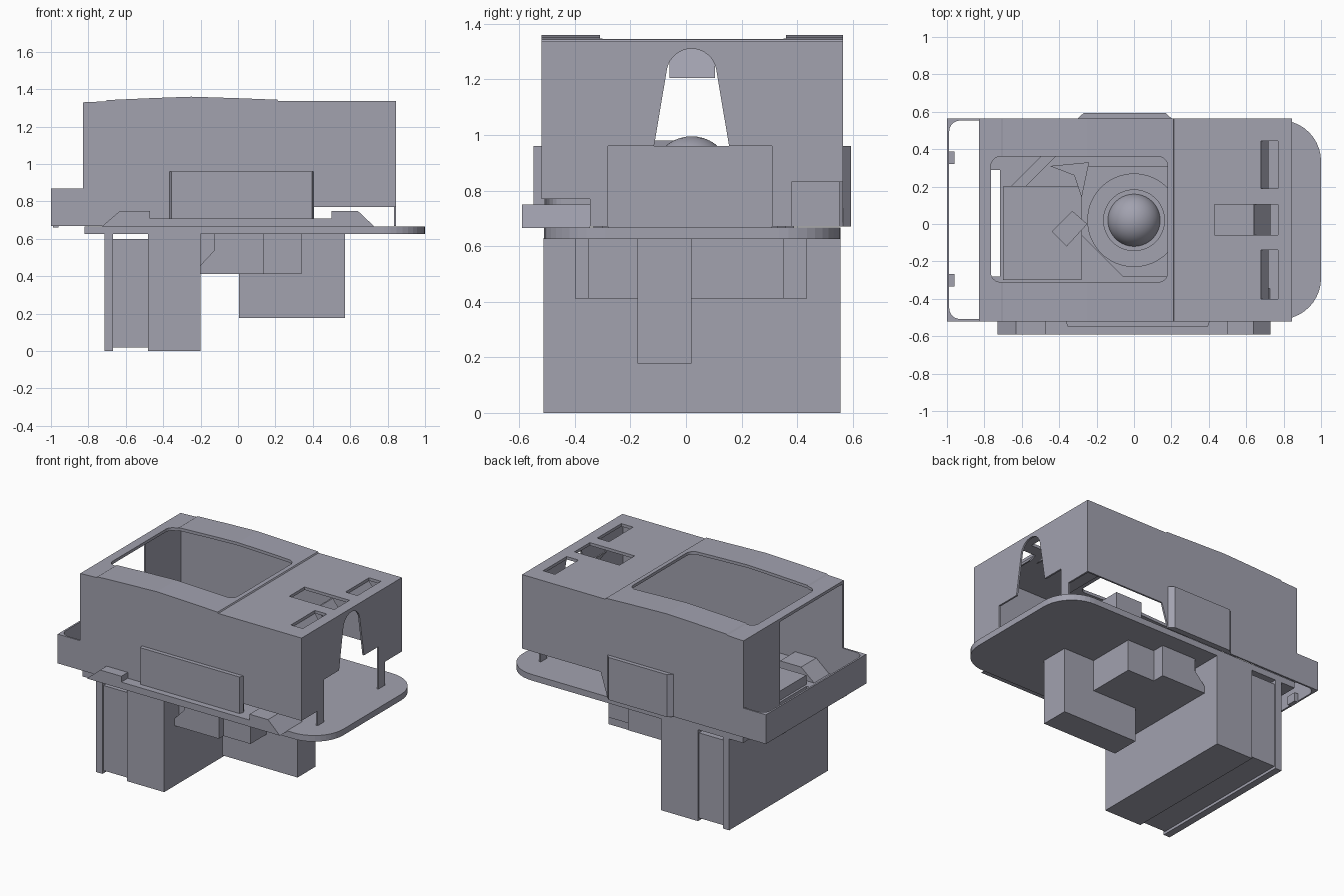
import bpy, bmesh, math
from mathutils import Vector

if "Cube" in bpy.data.objects:
    bpy.data.objects.remove(bpy.data.objects["Cube"], do_unlink=True)

GREY = (0.36, 0.36, 0.43, 1)
mat = bpy.data.materials.new("blue grey plastic")
mat.use_nodes = True
mat.diffuse_color = GREY
mat.node_tree.nodes["Principled BSDF"].inputs["Base Color"].default_value = GREY


def finish(name, bm):
    bmesh.ops.recalc_face_normals(bm, faces=bm.faces)
    me = bpy.data.meshes.new(name)
    bm.to_mesh(me)
    bm.free()
    me.materials.append(mat)
    ob = bpy.data.objects.new(name, me)
    bpy.context.collection.objects.link(ob)
    return ob


def prism(name, pts, axis, lo, hi):
    """Extrude a flat outline along an axis from lo to hi."""
    place = {"x": lambda a, b: (lo, a, b), "y": lambda a, b: (a, lo, b),
             "z": lambda a, b: (a, b, lo)}[axis]
    bm = bmesh.new()
    face = bm.faces.new([bm.verts.new(place(*p)) for p in pts])
    ext = bmesh.ops.extrude_face_region(bm, geom=[face])
    step = Vector([(hi - lo) * (axis == c) for c in "xyz"])
    bmesh.ops.translate(bm, vec=step,
                        verts=[g for g in ext["geom"] if isinstance(g, bmesh.types.BMVert)])
    return finish(name, bm)


def box(name, x0, x1, y0, y1, z0, z1):
    return prism(name, [(x0, y0), (x1, y0), (x1, y1), (x0, y1)], "z", z0, z1)


def arc(cx, cy, r, a0, a1, n=10):
    return [(cx + r * math.cos(math.radians(a0 + (a1 - a0) * i / n)),
             cy + r * math.sin(math.radians(a0 + (a1 - a0) * i / n))) for i in range(n + 1)]


def rounded(x0, x1, y0, y1, r):
    return (arc(x1 - r, y1 - r, r, 0, 90) + arc(x0 + r, y1 - r, r, 90, 180)
            + arc(x0 + r, y0 + r, r, 180, 270) + arc(x1 - r, y0 + r, r, 270, 360))


def cut(ob, *cutters):
    for c in cutters:
        mod = ob.modifiers.new("cut", "BOOLEAN")
        mod.operation, mod.solver, mod.object = "DIFFERENCE", "EXACT", c
    bpy.context.view_layer.update()
    me = bpy.data.meshes.new_from_object(
        ob.evaluated_get(bpy.context.evaluated_depsgraph_get()))
    ob.modifiers.clear()
    ob.data = me
    for c in cutters:
        bpy.data.objects.remove(c, do_unlink=True)


T = 0.012                       # cover wall thickness
XL, XR, YF, YB = -0.83, 0.845, -0.52, 0.565

# Cover roof, gently crowned, with a window and three vents
crown = [(XL, 1.33), (-0.71, 1.335), (-0.7, 1.342), (-0.45, 1.353), (-0.25, 1.36),
         (0, 1.352), (0.21, 1.344), (0.215, 1.336), (XR, 1.336)]
under = [(x, z - 0.02) for x, z in reversed(crown)]
roof = prism("cover_roof", crown + under, "y", YF, YB)
vents = [(0.68, 0.19, 0.445), (0.43, -0.06, 0.105), (0.68, -0.4, -0.14)]
cut(roof, prism("window_cutter", rounded(-0.765, 0.18, -0.31, 0.36, 0.05), "z", 1.2, 1.5),
    *[box("vent_cutter", x, 0.77, y0, y1, 1.2, 1.5) for x, y0, y1 in vents])

# Slanted vanes below the vents
for x, y0, y1 in vents:
    a, b = (0.645, 0.73) if x < 0.5 else (0.68, 0.72)
    drop = 1.316 - (b - a) * 1.3
    prism("vent_vane", [(a, 1.316), (b, drop), (b - 0.01, drop), (a - 0.01, 1.316)], "y", y0, y1)

# Long cover walls, including the low skirt at the -x end
skirt = [(-1, 0.67), (-1, 0.87), (XL, 0.87)]
prism("cover_front_wall", skirt + crown + [(XR, 0.77), (0.4, 0.77), (0.4, 0.71), (-0.47, 0.71),
      (-0.47, 0.67)], "y", YF, YF + T)
prism("cover_back_wall", skirt + crown + [(XR, 0.83), (0.25, 0.83), (0.2, 0.67)],
      "y", YB - T, YB)

# End wall with an arch, a wide lower opening and two feet
end_wall = [(YF, 0.77), (-0.345, 0.77), (-0.345, 0.67), (-0.28, 0.67), (-0.28, 0.96),
            (-0.115, 0.96)] + arc(0.02, 1.22, 0.09, 170, 10, 16) + [
            (0.155, 0.96), (0.31, 0.96), (0.31, 0.67), (0.38, 0.67), (0.38, 0.83),
            (YB, 0.83), (YB, 1.33), (YF, 1.33)]
prism("cover_end_wall", end_wall, "x", XR - T, XR)

# Half-closed opposite end and skirt end with corner fillets and clips
box("cover_side_panel", XL, XL + T, 0.17, YB, 0.67, 1.33)
box("skirt_end", -1, -1 + T, YF, YB, 0.67, 0.87)
for y, s in ((YF, 1), (YB, -1)):
    fillet = [(-1, y)] + [(-0.93 + dx, y + s * (0.07 + dy))
                          for dx, dy in arc(0, 0, 0.058, 180, 270, 6)]
    prism("skirt_corner", fillet, "z", 0.67, 0.87)
    box("skirt_ledge", -0.94, XL, min(y, y + s * 0.012), max(y, y + s * 0.012), 0.67, 0.87)
for y in (-0.3, 0.355):
    box("skirt_clip", -0.99, -0.96, y - 0.033, y + 0.033, 0.66, 0.72)

# Raised pads on the long walls
prism("front_pad", [(-0.365, YF), (-0.355, -0.548), (0.395, -0.548), (0.405, YF)],
      "z", 0.71, 0.96)
prism("back_pad", [(-0.3, YB), (-0.27, 0.593), (0.17, 0.593), (0.2, YB)], "z", 0.67, 0.96)

# Front ledge with sloped ends and a lowered middle
prism("front_ledge", [(-0.73, 0.665), (-0.63, 0.75), (-0.47, 0.75), (-0.47, 0.71), (0.5, 0.71),
      (0.5, 0.75), (0.64, 0.75), (0.73, 0.665)], "y", -0.59, -0.345)

# Mounting plate with rounded end and a slot
plate = ([(-0.82, 0.555), (-0.82, -0.51)] + arc(0.78, -0.29, 0.22, 270, 360)
         + arc(0.78, 0.335, 0.22, 0, 90))
base = prism("mounting_plate", plate, "z", 0.625, 0.667)
cut(base, box("slot_cutter", -0.78, -0.716, -0.28, 0.29, 0.5, 0.8))

# Inner housing carrying the dome
prism("inner_housing", [(-0.28, 0.31), (-0.28, -0.06), (-0.06, -0.28), (0.4, -0.28),
      (0.4, 0.31)], "z", 0.66, 0.85)
box("inner_end_block", 0.2, 0.4, -0.28, 0.31, 0.84, 0.96)
box("inner_floor", -0.7, -0.28, -0.3, 0.2, 0.66, 0.73)
prism("inner_wedge", [(-0.44, -0.04), (-0.36, -0.12), (-0.25, 0.0), (-0.33, 0.07)],
      "z", 0.66, 0.98)
prism("inner_rib", [(-0.45, 0.31), (-0.32, 0.26), (-0.28, 0.14), (-0.24, 0.33)],
      "z", 0.66, 0.95)
prism("inner_side_rib", [(-0.66, 0.2), (-0.58, 0.2), (-0.42, 0.36), (-0.5, 0.36)],
      "z", 0.66, 0.9)
for name, r, top in (("dome_collar", 0.25, 0.862), ("dome_ring", 0.165, 0.88)):
    prism(name, arc(0, 0.02, r, 0, 354, 59), "z", 0.8, top)
bm = bmesh.new()
bmesh.ops.create_uvsphere(bm, u_segments=40, v_segments=20, radius=0.143)
bmesh.ops.translate(bm, vec=(0, 0.02, 0.852), verts=bm.verts)
for f in bm.faces:
    f.smooth = True
finish("dome", bm)

# Tall connector block below the plate
box("connector_main", -0.48, -0.2, -0.512, 0.555, 0, 0.63)
box("connector_middle", -0.67, -0.48, -0.5, 0.545, 0.018, 0.6)
box("connector_rail", -0.715, -0.667, -0.512, 0.555, 0, 0.63)

# Smaller blocks below the plate
box("lower_block", -0.2, 0.34, -0.35, 0.35, 0.412, 0.63)
for name, y0, y1 in (("lower_lug_front", -0.4, -0.35), ("lower_lug_back", 0.35, 0.435)):
    prism(name, [(-0.2, 0.412), (0.135, 0.412), (0.135, 0.63), (-0.125, 0.63),
                 (-0.125, 0.54), (-0.2, 0.46)], "y", y0, y1)
box("lower_arm", 0.005, 0.573, -0.175, 0.02, 0.178, 0.63)
